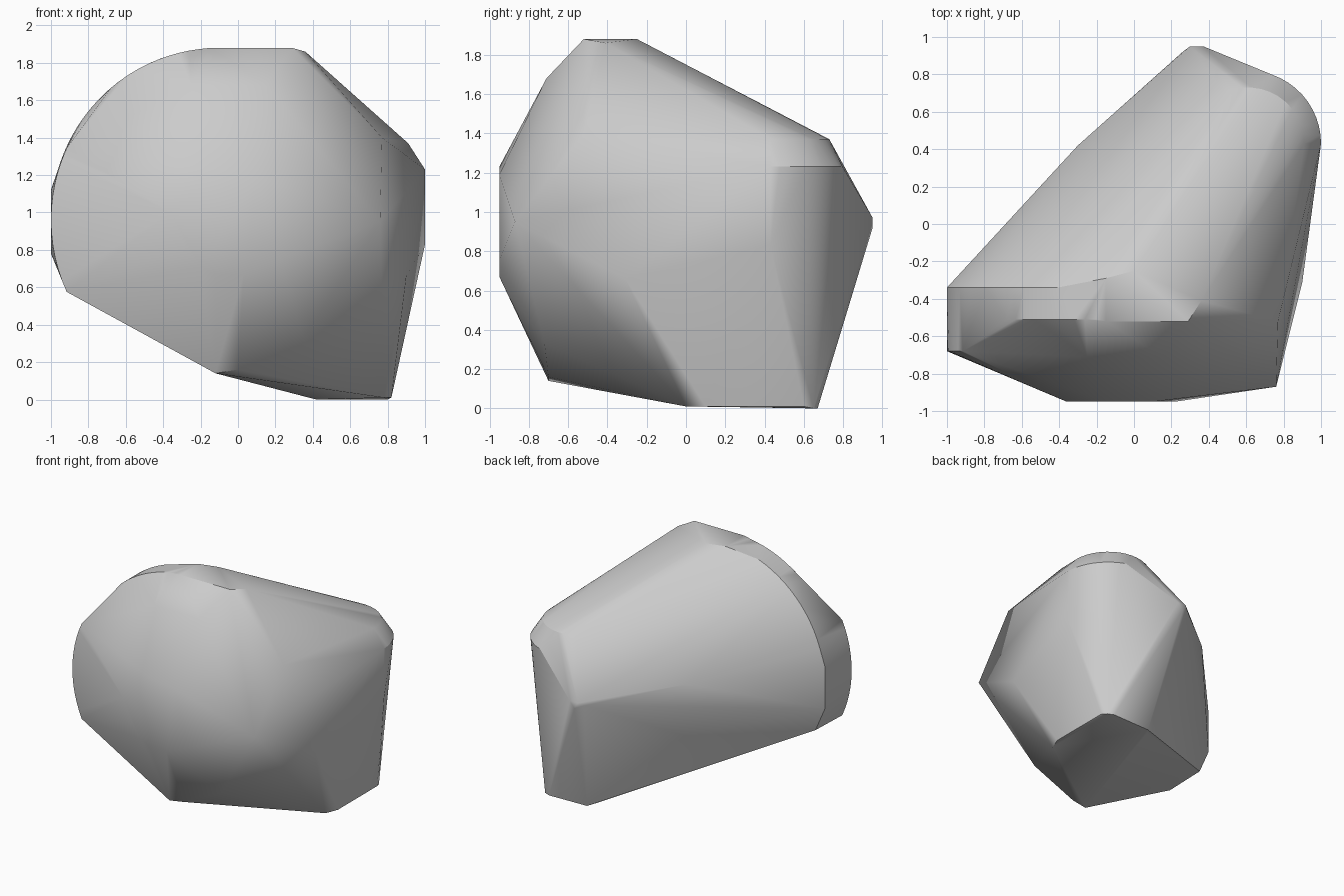
import bpy, bmesh
from math import cos, sin, radians

cube = bpy.data.objects.get("Cube")
if cube:
    bpy.data.objects.remove(cube, do_unlink=True)


def arc(cx, cy, rx, ry, start, end, steps):
    """Points on an elliptical arc, angles in degrees."""
    angles = [radians(start + (end - start) * i / steps) for i in range(steps + 1)]
    return [(cx + rx * cos(a), cy + ry * sin(a)) for a in angles]


points = []

# Rounded left end: rear rim and front rim of the curved band
points += [(x, -0.34, z) for x, z in arc(-0.1, 0.97, 0.9, 0.91, 205, 110, 22)]
points += [(x, -0.51, z) for x, z in arc(-0.1, 0.97, 0.9, 0.91, 130, 93, 10)]
points += [(x, -0.68, z) for x, z in arc(-0.1, 0.96, 0.9, 0.91, 205, 155, 12)]
points += [(-1, -0.34, 0.78), (-1, -0.34, 1.12)]

# Flat top
points += [(-0.15, -0.52, 1.88), (0.29, -0.52, 1.88), (0.36, -0.41, 1.86),
           (0, -0.25, 1.88), (-0.15, -0.29, 1.88)]

# Rounded back corner, upper and lower edge of its bevel
points += [(x, y, 1.37) for x, y in arc(0.61, 0.43, 0.3, 0.3, 0, 115, 12)]
points += [(x, y, 1.23) for x, y in arc(0.61, 0.43, 0.39, 0.39, 0, 70, 10)]
points += [(1, 0.43, 0.83)]

# Back point and sloping left flank
points += [(0.3, 0.95, 0.97), (0.37, 0.95, 0.97), (0.33, 0.95, 0.92),
           (0.26, 0.92, 0.95), (-0.3, 0.42, 1.08), (-0.23, 0.35, 0.62)]

# Front plane, its brow and the right corner
points += [(x, -0.95, z) for x, z in ((-0.36, 1), (-0.28, 0.82), (-0.2, 0.71),
           (-0.12, 0.67), (0.03, 0.67), (0.22, 0.75), (0.1, 1.19), (-0.15, 1.23))]
points += [(-0.25, -0.71, 1.68), (0.15, -0.71, 1.68)]
points += [(0.76, -0.87, 0.95), (0.77, -0.52, 1.4), (0.9, -0.31, 0.66)]

# Underside
points += [(-0.12, -0.7, 0.14), (0, -0.7, 0.16), (0.35, -0.72, 0.33)]
points += [(0.42, 0.66, 0), (0.38, 0.6, 0.01), (0.75, 0.67, 0), (0.8, 0.65, 0),
           (0.82, 0.6, 0.01), (0.82, 0.1, 0.01), (0.78, 0, 0.01)]

# Wrap the outline points in one stone body
bm = bmesh.new()
for p in points:
    bm.verts.new(p)
bmesh.ops.convex_hull(bm, input=bm.verts[:])
bmesh.ops.delete(bm, geom=[v for v in bm.verts if not v.link_faces], context='VERTS')
bmesh.ops.dissolve_limit(bm, angle_limit=radians(1), verts=bm.verts[:], edges=bm.edges[:])
bmesh.ops.recalc_face_normals(bm, faces=bm.faces[:])
mesh = bpy.data.meshes.new("rock")
bm.to_mesh(mesh)
bm.free()
rock = bpy.data.objects.new("rock", mesh)
bpy.context.collection.objects.link(rock)

# Plain grey stone
stone = bpy.data.materials.new("grey_stone")
stone.use_nodes = True
grey = (0.6, 0.6, 0.6, 1)
stone.diffuse_color = grey
stone.node_tree.nodes["Principled BSDF"].inputs["Base Color"].default_value = grey
mesh.materials.append(stone)

# Smooth shading with the hard rims kept
bpy.ops.object.select_all(action='DESELECT')
rock.select_set(True)
bpy.context.view_layer.objects.active = rock
bpy.ops.object.shade_smooth_by_angle(angle=radians(32))
